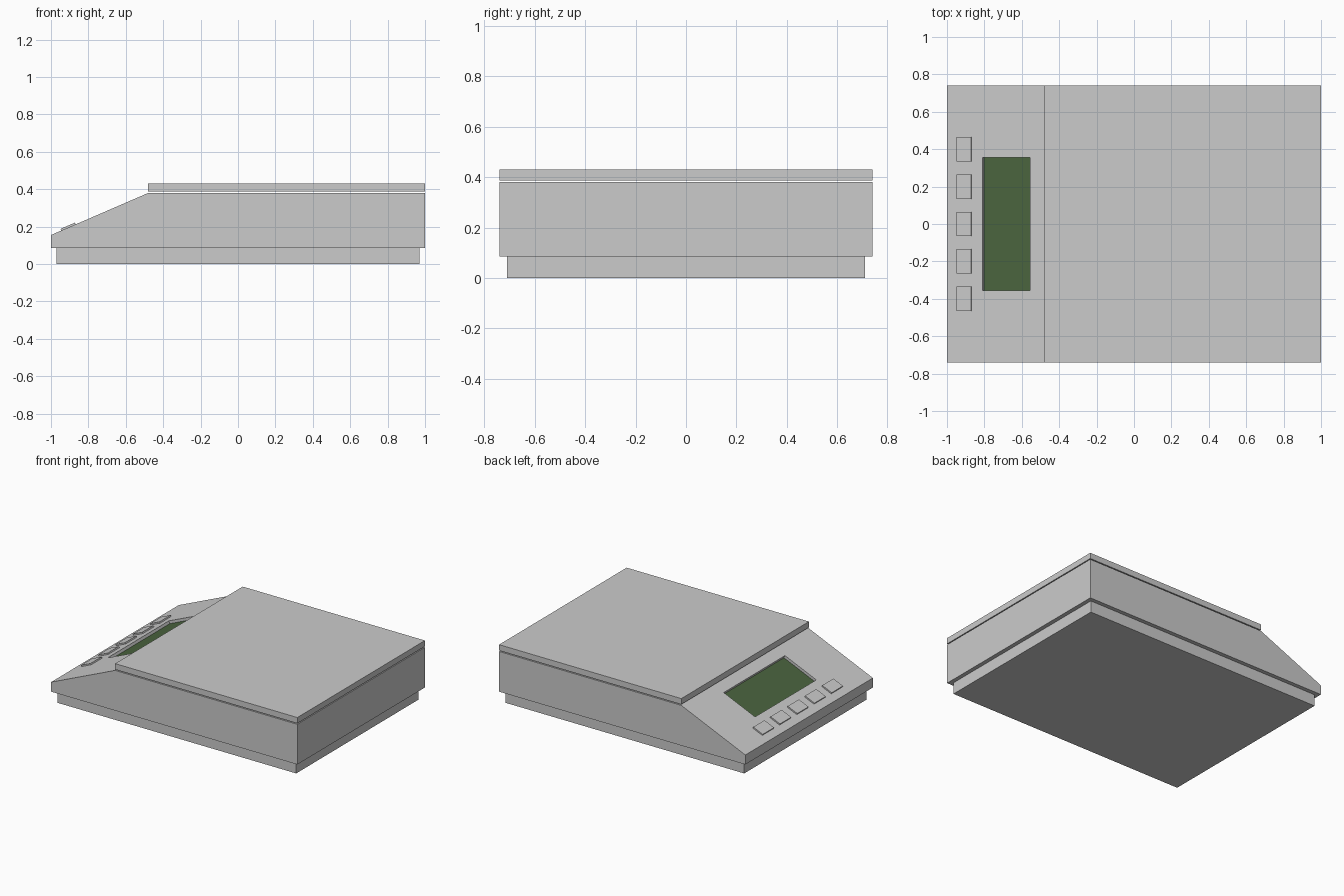
import bpy, bmesh, math
from mathutils import Matrix, Vector

if "Cube" in bpy.data.objects:
    bpy.data.objects.remove(bpy.data.objects["Cube"])

SLOPE = math.atan2(0.225, 0.52)


def finish(name, bm):
    bmesh.ops.recalc_face_normals(bm, faces=bm.faces)
    mesh = bpy.data.meshes.new(name)
    bm.to_mesh(mesh)
    bm.free()
    obj = bpy.data.objects.new(name, mesh)
    bpy.context.collection.objects.link(obj)
    return obj


def box(name, lo, hi):
    lo, hi = Vector(lo), Vector(hi)
    bm = bmesh.new()
    bmesh.ops.create_cube(bm, size=1, matrix=Matrix.Translation((lo + hi) / 2)
                          @ Matrix.Diagonal((*(hi - lo), 1)))
    return finish(name, bm)


def panel_box(name, x0, x1, y0, y1, low, high):
    """Box lying on the sloped panel; x range is projected, low/high are along its normal."""
    c = math.cos(SLOPE)
    obj = box(name, ((x0 + 1) / c, y0, low), ((x1 + 1) / c, y1, high))
    obj.data.transform(Matrix.Translation((-1, 0, 0.155)) @ Matrix.Rotation(-SLOPE, 4, 'Y'))
    return obj


# Base and weighing plate
box("base", (-0.97, -0.71, 0), (0.97, 0.71, 0.085))
box("weighing_plate", (-0.48, -0.74, 0.387), (1, 0.74, 0.43))

# Housing with sloped control panel
bm = bmesh.new()
profile = [(-1, 0.085), (1, 0.085), (1, 0.38), (-0.48, 0.38), (-1, 0.155)]
face = bm.faces.new([bm.verts.new((x, -0.74, z)) for x, z in profile])
ext = bmesh.ops.extrude_face_region(bm, geom=[face])["geom"]
bmesh.ops.translate(bm, vec=(0, 1.48, 0),
                    verts=[v for v in ext if isinstance(v, bmesh.types.BMVert)])
housing = finish("housing", bm)

# Display recess
cutter = panel_box("display_cutter", -0.81, -0.555, -0.355, 0.355, -0.024, 0.05)
cutter.hide_render = True
cutter.hide_viewport = True
mod = housing.modifiers.new("display_recess", 'BOOLEAN')
mod.operation = 'DIFFERENCE'
mod.solver = 'EXACT'
mod.object = cutter

# Display
display = panel_box("display", -0.81, -0.555, -0.355, 0.355, -0.03, -0.02)
green = bpy.data.materials.new("display_green")
green.diffuse_color = (0.07, 0.13, 0.05, 1)
green.use_nodes = True
green.node_tree.nodes["Principled BSDF"].inputs["Base Color"].default_value = green.diffuse_color
display.data.materials.append(green)

# Row of buttons
for i in range(5):
    y = -0.4 + 0.2 * i
    panel_box(f"button_{i + 1}", -0.945, -0.868, y - 0.065, y + 0.065, -0.01, 0.01)
